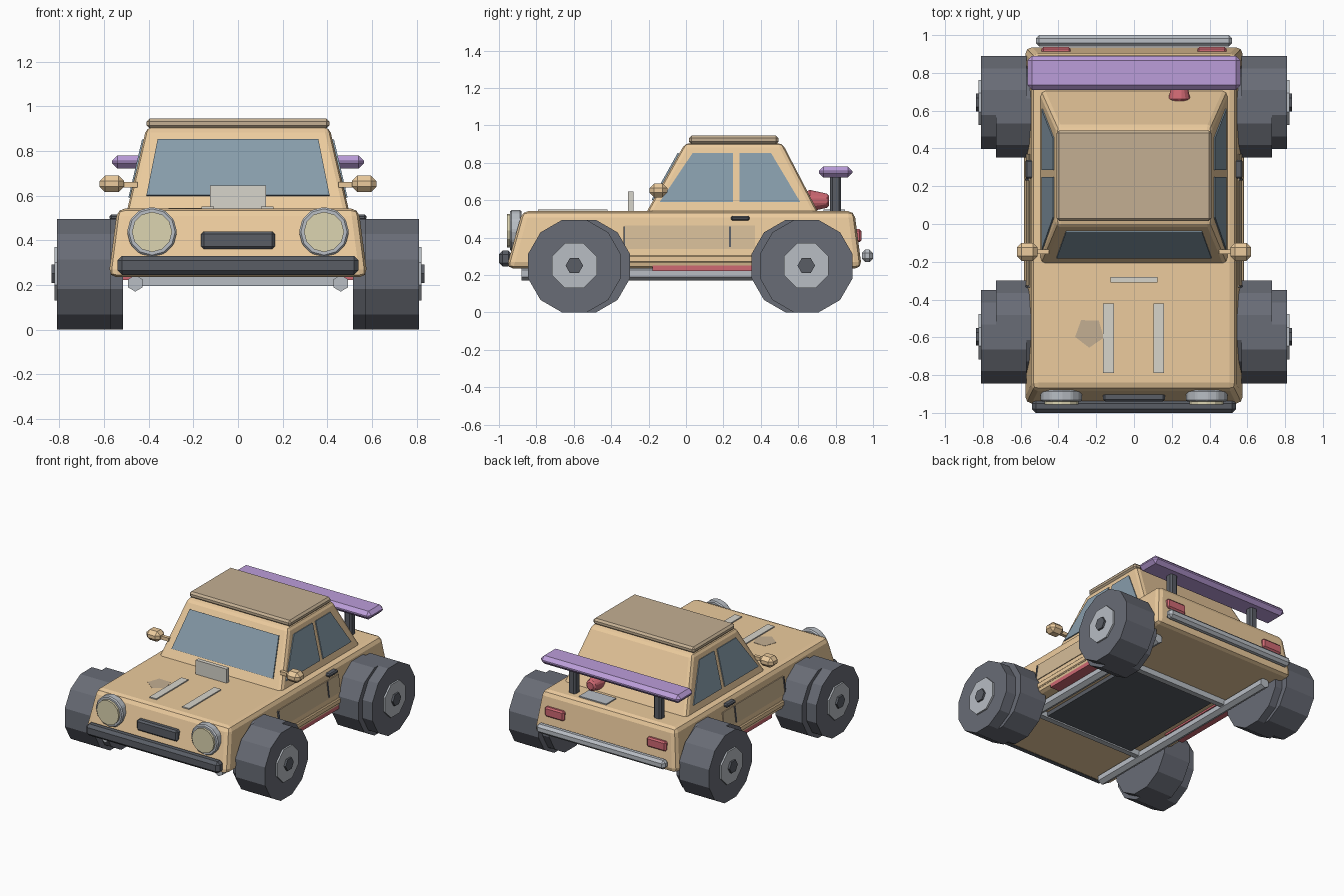
import bpy, bmesh
from math import pi, cos
from mathutils import Matrix, Vector

if "Cube" in bpy.data.objects:
    bpy.data.objects.remove(bpy.data.objects["Cube"])


def mat(name, r, g, b):
    m = bpy.data.materials.new(name)
    m.diffuse_color = (r, g, b, 1)
    m.use_nodes = True
    m.node_tree.nodes["Principled BSDF"].inputs["Base Color"].default_value = m.diffuse_color
    return m


TAN = mat("tan_paint", 0.84, 0.60, 0.34)
ROOF = mat("roof_tan", 0.55, 0.43, 0.29)
PANEL = mat("panel_tan", 0.66, 0.50, 0.31)
GLASS = mat("glass", 0.24, 0.33, 0.40)
DARK = mat("dark_grey", 0.10, 0.11, 0.13)
TYRE = mat("tyre", 0.14, 0.15, 0.18)
METAL = mat("metal", 0.48, 0.51, 0.55)
PALE = mat("pale_trim", 0.68, 0.66, 0.60)
LENS = mat("lens", 0.72, 0.66, 0.44)
RED = mat("red", 0.62, 0.14, 0.17)
PURPLE = mat("purple", 0.50, 0.34, 0.70)


def finish(name, bm, m, bevel=0, segs=1):
    bmesh.ops.recalc_face_normals(bm, faces=bm.faces)
    me = bpy.data.meshes.new(name)
    bm.to_mesh(me)
    bm.free()
    me.materials.append(m)
    ob = bpy.data.objects.new(name, me)
    bpy.context.collection.objects.link(ob)
    if bevel:
        b = ob.modifiers.new("bevel", 'BEVEL')
        b.width, b.segments, b.limit_method = bevel, segs, 'NONE'
    return ob


def taper(name, z0, x0, y0, z1, x1, y1, m, bevel=0, segs=1):
    """Tapered box: x and y are (min, max) at bottom and top."""
    bm = bmesh.new()
    bmesh.ops.create_cube(bm, size=2)
    for v in bm.verts:
        x, y, z = (x0, y0, z0) if v.co.z < 0 else (x1, y1, z1)
        v.co = Vector((x[v.co.x > 0], y[v.co.y > 0], z))
    return finish(name, bm, m, bevel, segs)


def box(name, x, y, z, m, bevel=0):
    return taper(name, z[0], x, y, z[1], x, y, m, bevel)


def cyl(name, axis, start, end, a, b, r, n, m, bevel=0, turn=0, r2=None):
    """Cylinder along an axis; a, b are the other two coordinates in xyz order."""
    bm = bmesh.new()
    bmesh.ops.create_cone(bm, cap_ends=True, segments=n, radius1=r,
                          radius2=r if r2 is None else r2, depth=abs(end - start))
    mid = (start + end) / 2
    flip = Matrix.Rotation(pi, 4, 'X') if end < start else Matrix()
    rot, loc = {'X': (Matrix.Rotation(pi / 2, 4, 'Y'), (mid, a, b)),
                'Y': (Matrix.Rotation(-pi / 2, 4, 'X'), (a, mid, b)),
                'Z': (Matrix(), (a, b, mid))}[axis]
    bm.transform(Matrix.Translation(loc) @ rot @ flip @ Matrix.Rotation(turn, 4, 'Z'))
    return finish(name, bm, m, bevel)


def pane(name, pts, m):
    bm = bmesh.new()
    bm.faces.new([bm.verts.new(p) for p in pts])
    ob = finish(name, bm, m)
    s = ob.modifiers.new("thickness", 'SOLIDIFY')
    s.thickness, s.offset = 0.012, 0


# body, cabin and roof
taper("body", 0.235, (-0.58, 0.58), (-0.96, 0.94), 0.542, (-0.54, 0.54), (-0.875, 0.9), TAN, 0.035, 2)
taper("cabin", 0.52, (-0.5, 0.5), (-0.22, 0.715), 0.905, (-0.41, 0.41), (-0.005, 0.515), TAN, 0.025, 2)
box("roof_panel", (-0.41, 0.41), (0.015, 0.495), (0.9, 0.945), ROOF, 0.014)

# windshield
wy = lambda z: -0.223 + (z - 0.52) * 0.558
pane("windshield", [(x, wy(z), z) for x, z in
                    ((-0.41, 0.6), (0.41, 0.6), (0.36, 0.85), (-0.36, 0.85))], GLASS)

# hood trim
box("hood_plate", (-0.125, 0.125), (-0.31, -0.28), (0.535, 0.645), PALE)
for x in (-0.135, 0.13):
    box("hood_stripe", (x - 0.028, x + 0.028), (-0.79, -0.42), (0.53, 0.55), PALE)
cyl("hood_patch", 'Z', 0.535, 0.544, -0.235, -0.575, 0.08, 5, ROOF, turn=0.6)

# bumpers, grille and front lip
box("front_bumper", (-0.54, 0.54), (-1.0, -0.93), (0.245, 0.33), DARK, 0.02)
box("rear_bumper", (-0.52, 0.52), (0.94, 1.0), (0.27, 0.335), METAL, 0.018)
box("grille", (-0.165, 0.165), (-0.94, -0.89), (0.36, 0.44), DARK, 0.012)

# rear spoiler, deck plate and warning light
box("spoiler", (-0.565, 0.565), (0.71, 0.89), (0.72, 0.78), PURPLE, 0.025)
box("deck_plate", (0.05, 0.27), (0.735, 0.85), (0.53, 0.55), METAL)
cyl("deck_light", 'Y', 0.65, 0.765, 0.24, 0.597, 0.065, 8, RED, 0.012, r2=0.04).scale.z = 1

# underside plate and cross bars
box("floor_plate", (-0.36, 0.36), (-0.46, 0.39), (0.205, 0.24), DARK)
for y in (-0.48, 0.4):
    box("cross_bar", (-0.47, 0.47), (y - 0.02, y + 0.02), (0.195, 0.24), METAL)

for s in (-1, 1):
    def sx(a, b):
        return tuple(sorted((s * a, s * b)))

    # side windows
    wx = lambda z: s * (0.501 - (z - 0.52) * 0.234)
    for label, shape in (("front", ((-0.14, 0.59), (0.25, 0.59), (0.25, 0.85), (0.035, 0.85))),
                         ("rear", ((0.285, 0.59), (0.61, 0.59), (0.455, 0.85), (0.285, 0.85)))):
        pane(label + "_side_window", [(wx(z), y, z) for y, z in shape], GLASS)

    # mirror, door panel, seams, handle and sill
    box("mirror", sx(0.51, 0.62), (-0.195, -0.1), (0.615, 0.69), TAN, 0.025)
    box("mirror_stalk", sx(0.45, 0.53), (-0.16, -0.135), (0.635, 0.66), TAN)
    taper("door_panel", 0.34, sx(0.52, 0.572), (-0.33, 0.37), 0.465, sx(0.52, 0.556), (-0.33, 0.37), PANEL)
    for y in (-0.33, 0.235):
        taper("door_seam", 0.35, sx(0.53, 0.576), (y - 0.005, y + 0.005),
              0.46, sx(0.53, 0.562), (y - 0.005, y + 0.005), DARK)
    box("side_skirt", sx(0.53, 0.582), (-0.33, 0.38), (0.265, 0.305), TAN, 0.006)
    box("door_handle", sx(0.53, 0.575), (0.24, 0.34), (0.49, 0.515), DARK, 0.008)
    box("sill_strip", sx(0.42, 0.57), (-0.18, 0.37), (0.222, 0.265), RED)

    # chassis rail
    cyl("chassis_rail", 'Y', -0.88, 0.8, s * 0.46, 0.207, 0.037, 6, METAL)

    # headlight and tail light
    cyl("headlight_rim", 'Y', -0.88, -0.94, s * 0.385, 0.437, 0.112, 12, METAL, 0.008)
    cyl("headlight_lens", 'Y', -0.9, -0.956, s * 0.385, 0.437, 0.09, 12, LENS)
    box("tail_light", sx(0.335, 0.49), (0.89, 0.937), (0.375, 0.445), RED, 0.01)

    # spoiler post
    box("spoiler_post", sx(0.315, 0.375), (0.77, 0.83), (0.53, 0.735), DARK, 0.012)

    # wheels with inner tyre, hub and nut
    r = 0.247 / cos(pi / 12)
    for y, shift in ((-0.597, 0.05), (0.643, -0.045)):
        cyl("wheel_outer", 'X', s * 0.57, s * 0.81, y, 0.247, r, 12, TYRE, turn=pi / 12)
        cyl("wheel_inner", 'X', s * 0.515, s * 0.73, y + shift, 0.247, r, 12, TYRE, turn=pi / 12)
        cyl("hub", 'X', s * 0.79, s * 0.822, y, 0.25, 0.13, 8, METAL, turn=pi / 8)
        cyl("hub_nut", 'X', s * 0.81, s * 0.836, y, 0.25, 0.047, 6, DARK)
